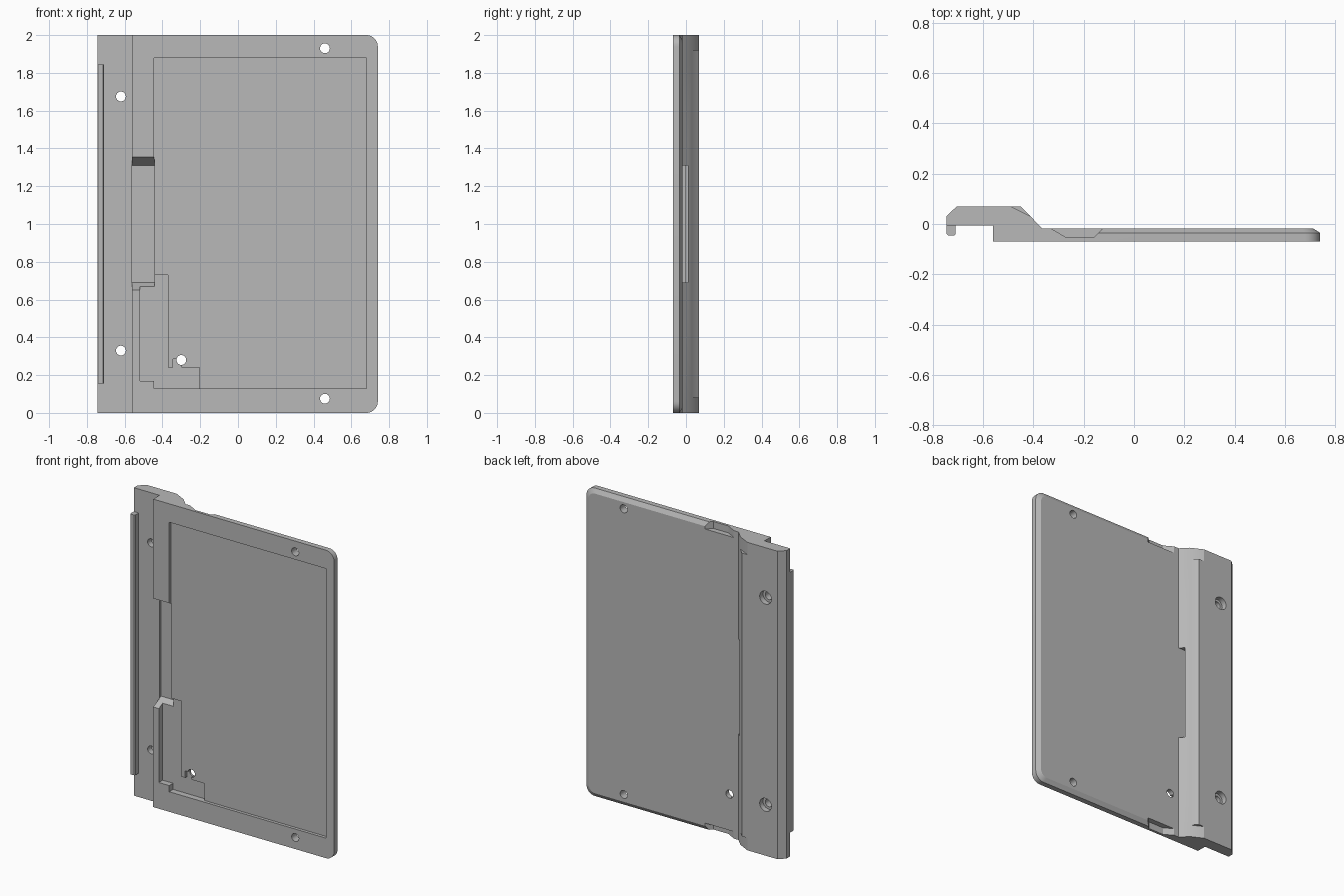
import bpy, bmesh, math
from mathutils import Vector

cube = bpy.data.objects.get("Cube")
if cube:
    bpy.data.objects.remove(cube)

grey = bpy.data.materials.new("plain grey")
grey.use_nodes = True
colour = (0.48, 0.48, 0.48, 1)
grey.diffuse_color = colour
grey.node_tree.nodes["Principled BSDF"].inputs["Base Color"].default_value = colour


def loft(name, rings):
    """Solid from matching rings of points, capped at both ends."""
    bm = bmesh.new()
    rows = [[bm.verts.new(p) for p in ring] for ring in rings]
    n = len(rows[0])
    for a, b in zip(rows, rows[1:]):
        for i in range(n):
            j = (i + 1) % n
            bm.faces.new((a[i], a[j], b[j], b[i]))
    bm.faces.new(rows[0])
    bm.faces.new(rows[-1])
    bmesh.ops.recalc_face_normals(bm, faces=bm.faces)
    mesh = bpy.data.meshes.new(name)
    bm.to_mesh(mesh)
    bm.free()
    mesh.materials.append(grey)
    obj = bpy.data.objects.new(name, mesh)
    bpy.context.collection.objects.link(obj)
    return obj


def prism_z(name, pts, z0, z1):
    return loft(name, [[(x, y, z) for x, y in pts] for z in (z0, z1)])


def prism_x(name, pts, x0, x1):
    return loft(name, [[(x, y, z) for y, z in pts] for x in (x0, x1)])


def box(name, x0, x1, y0, y1, z0, z1):
    return prism_z(name, [(x0, y0), (x1, y0), (x1, y1), (x0, y1)], z0, z1)


def rod(name, x, z, r, y0, y1, n=24):
    ring = [(x + r * math.cos(math.tau * i / n), z + r * math.sin(math.tau * i / n)) for i in range(n)]
    return loft(name, [[(a, y, b) for a, b in ring] for y in (y0, y1)])


def combine(target, tool, operation="DIFFERENCE"):
    """Apply a boolean and drop the tool object."""
    mod = target.modifiers.new("combine", "BOOLEAN")
    mod.object, mod.operation, mod.solver = tool, operation, "EXACT"
    bpy.context.view_layer.objects.active = target
    bpy.ops.object.modifier_apply(modifier=mod.name)
    bpy.data.objects.remove(tool)


FRONT, BACK = -0.07, -0.018


def outline(y, inset):
    """Plate outline with two rounded corners on the free side."""
    right, low, high, r = 0.74 - inset, inset, 2 - inset, 0.06 - inset / 2
    pts = [(-0.5, y, low)]
    for cz, start in ((low + r, -90), (high - r, 0)):
        for k in range(9):
            a = math.radians(start + k * 90 / 8)
            pts.append((right - r + r * math.cos(a), y, cz + r * math.sin(a)))
    return pts + [(-0.5, y, high)]


# thick mounting strip with sloped back, joined to the plate with chamfered rim
body = prism_z("panel_body", [
    (-0.745, -0.005), (-0.745, 0.032), (-0.705, 0.07), (-0.45, 0.07), (-0.365, BACK),
    (-0.25, BACK), (-0.25, FRONT), (-0.56, FRONT), (-0.56, -0.005)], 0, 2)
plate = loft("plate", [outline(FRONT, 0), outline(-0.035, 0), outline(BACK, 0.027)])
combine(body, plate, "UNION")

# shallow front pocket
combine(body, box("pocket", -0.445, 0.68, -0.1, -0.05, 0.13, 1.88))

# deeper stepped recess in the lower corner of the pocket
for x0, x1, z0, z1 in ((-0.52, -0.44, 0.17, 0.69), (-0.445, -0.37, 0.13, 0.73),
                       (-0.38, -0.205, 0.13, 0.24), (-0.345, -0.3, 0.23, 0.285)):
    combine(body, box("recess", x0, x1, -0.1, -0.03, z0, z1))

# cable channel with slanted ends, and its outlet through the sloped back
combine(body, prism_x("channel", [(-0.07, 0.65), (0.01, 0.69), (0.01, 1.31), (-0.07, 1.355),
                                  (-0.1, 1.355), (-0.1, 0.65)], -0.56, -0.443))
combine(body, box("outlet", -0.5, -0.34, BACK, 0.01, 0.69, 1.31))

# relieved slope and edge notches at both ends
for z0, z1, n0, n1 in ((-0.1, 0.08, -0.1, 0.045), (1.92, 2.1, 1.955, 2.1)):
    combine(body, prism_z("slope_relief", [(-0.49, 0.07), (-0.405, 0.027), (-0.3, 0.027),
                                           (-0.3, 0.1), (-0.49, 0.1)], z0, z1))
    combine(body, prism_z("edge_notch", [(-0.33, BACK), (-0.27, -0.053), (-0.16, -0.053),
                                         (-0.125, BACK), (-0.125, 0), (-0.33, 0)], n0, n1))

# screw holes, with counterbores in the thick strip
for x, z in ((0.46, 1.93), (0.46, 0.075), (-0.62, 1.675), (-0.62, 0.33), (-0.3, 0.28)):
    combine(body, rod("hole", x, z, 0.026, -0.2, 0.2))
    if x < -0.5:
        combine(body, rod("counterbore", x, z, 0.042, 0.035, 0.2))

# locating lip along the outer edge
lip = prism_z("edge_lip", [(-0.745, 0), (-0.745, -0.04), (-0.74, -0.045), (-0.715, -0.045),
                           (-0.71, -0.04), (-0.71, 0)], 0.155, 1.845)

for obj in (body, lip):
    bpy.ops.object.select_all(action="DESELECT")
    obj.select_set(True)
    bpy.context.view_layer.objects.active = obj
    bpy.ops.object.shade_smooth_by_angle(angle=math.radians(20))
